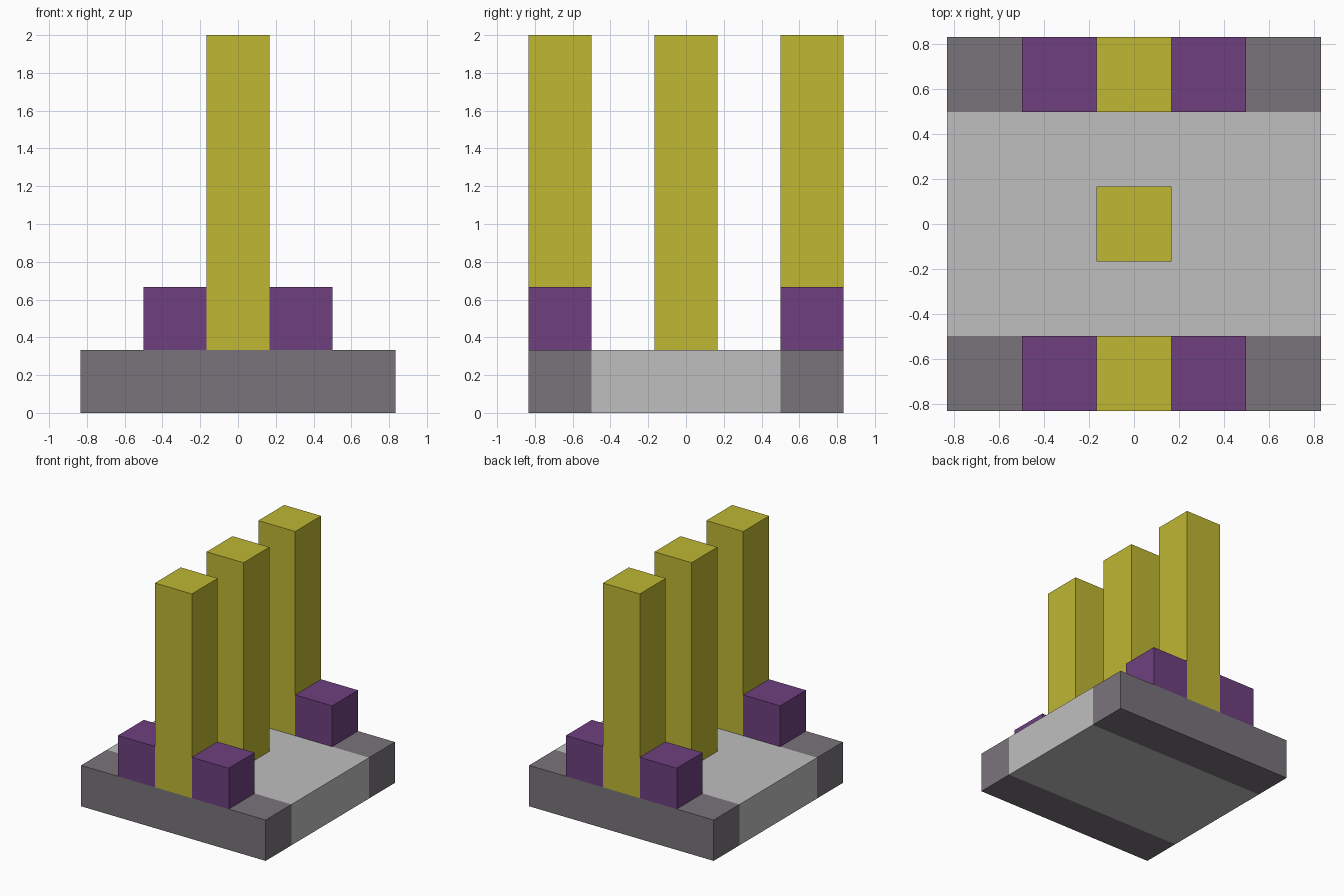
import bpy

cube = bpy.data.objects.get("Cube")
if cube:
    bpy.data.objects.remove(cube, do_unlink=True)

U = 1 / 3  # block module: the model is 5 x 5 x 6 modules


def linear(c):
    c /= 255
    return c / 12.92 if c <= 0.04045 else ((c + 0.055) / 1.055) ** 2.4


def material(name, rgb):
    mat = bpy.data.materials.new(name)
    mat.use_nodes = True
    colour = (*[linear(c) for c in rgb], 1)
    mat.diffuse_color = colour
    bsdf = next(n for n in mat.node_tree.nodes if n.type == 'BSDF_PRINCIPLED')
    bsdf.inputs["Base Color"].default_value = colour
    return mat


def block(name, x, y, z, sx, sy, sz, mat):
    """Box centred on x, y with its underside at z, measured in modules."""
    bpy.ops.mesh.primitive_cube_add(size=1, location=(x * U, y * U, (z + sz / 2) * U))
    obj = bpy.context.object
    obj.name = name
    obj.scale = (sx * U, sy * U, sz * U)
    bpy.ops.object.transform_apply(location=False, rotation=False, scale=True)
    obj.data.materials.append(mat)
    return obj


yellow = material("olive yellow", (191, 183, 51))
purple = material("purple", (110, 64, 126))
dark = material("dark grey", (121, 116, 123))
light = material("light grey", (191, 191, 191))

# Base: light middle slab between two dark end slabs
block("base_middle", 0, 0, 0, 5, 3, 1, light)

# Tall pillar standing in the centre
block("middle_pillar", 0, 0, 1, 1, 1, 5, yellow)

# Each end: dark slab, tall pillar and a low block on either side of it
for end, y in (("front", -2), ("back", 2)):
    block(f"{end}_base", 0, y, 0, 5, 1, 1, dark)
    block(f"{end}_pillar", 0, y, 1, 1, 1, 5, yellow)
    for side, x in (("left", 1), ("right", -1)):
        block(f"{end}_{side}_block", x, y, 1, 1, 1, 1, purple)
